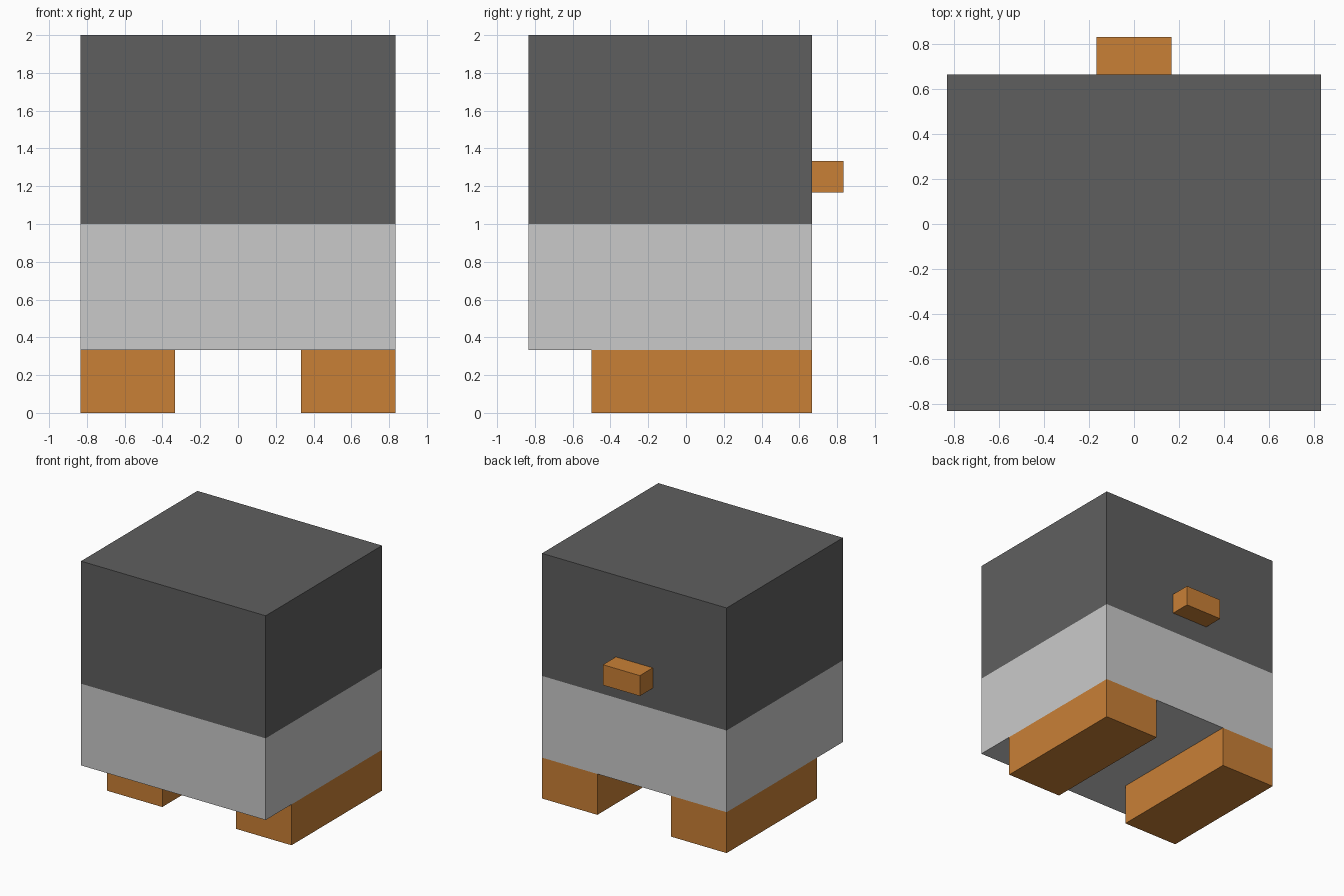
import bpy
import bmesh
from mathutils import Vector

if "Cube" in bpy.data.objects:
    bpy.data.objects.remove(bpy.data.objects["Cube"])

U = 1 / 6  # the model sits on a regular grid of sixths


def material(name, rgb):
    """Flat colour from 8-bit sRGB values, stored as linear."""
    linear = [((c / 255 + 0.055) / 1.055) ** 2.4 for c in rgb]
    mat = bpy.data.materials.new(name)
    mat.diffuse_color = (*linear, 1)
    mat.use_nodes = True
    mat.node_tree.nodes["Principled BSDF"].inputs["Base Color"].default_value = mat.diffuse_color
    return mat


def box(name, low, high, mats, split_z=None):
    """Box between two corners (grid units), with an optional colour split."""
    low, high = Vector(low) * U, Vector(high) * U
    bm = bmesh.new()
    bmesh.ops.create_cube(bm, size=1)
    bmesh.ops.scale(bm, vec=high - low, verts=bm.verts)
    centre = (low + high) / 2
    bmesh.ops.translate(bm, vec=-Vector((0, 0, 0)), verts=bm.verts)
    if split_z is not None:
        cut = split_z * U - centre.z
        bmesh.ops.bisect_plane(bm, geom=bm.verts[:] + bm.edges[:] + bm.faces[:],
                               plane_co=(0, 0, cut), plane_no=(0, 0, 1))
        for face in bm.faces:
            face.material_index = int(face.calc_center_median().z > cut)
    mesh = bpy.data.meshes.new(name)
    bm.to_mesh(mesh)
    bm.free()
    for mat in mats:
        mesh.materials.append(mat)
    obj = bpy.data.objects.new(name, mesh)
    obj.location = centre
    bpy.context.collection.objects.link(obj)
    return obj


dark = material("dark grey", (95, 95, 95))
light = material("light grey", (202, 202, 202))
orange = material("orange", (201, 128, 54))

# Body: light lower part, dark upper part
box("body", (-5, -5, 2), (5, 4, 12), [light, dark], split_z=6)

# Feet, one on each side
for side, x in (("left", -5), ("right", 2)):
    box(f"{side}_foot", (x, -3, 0), (x + 3, 4, 2), [orange])

# Small block on the back
box("tail", (-1, 4, 7), (1, 5, 8), [orange])
